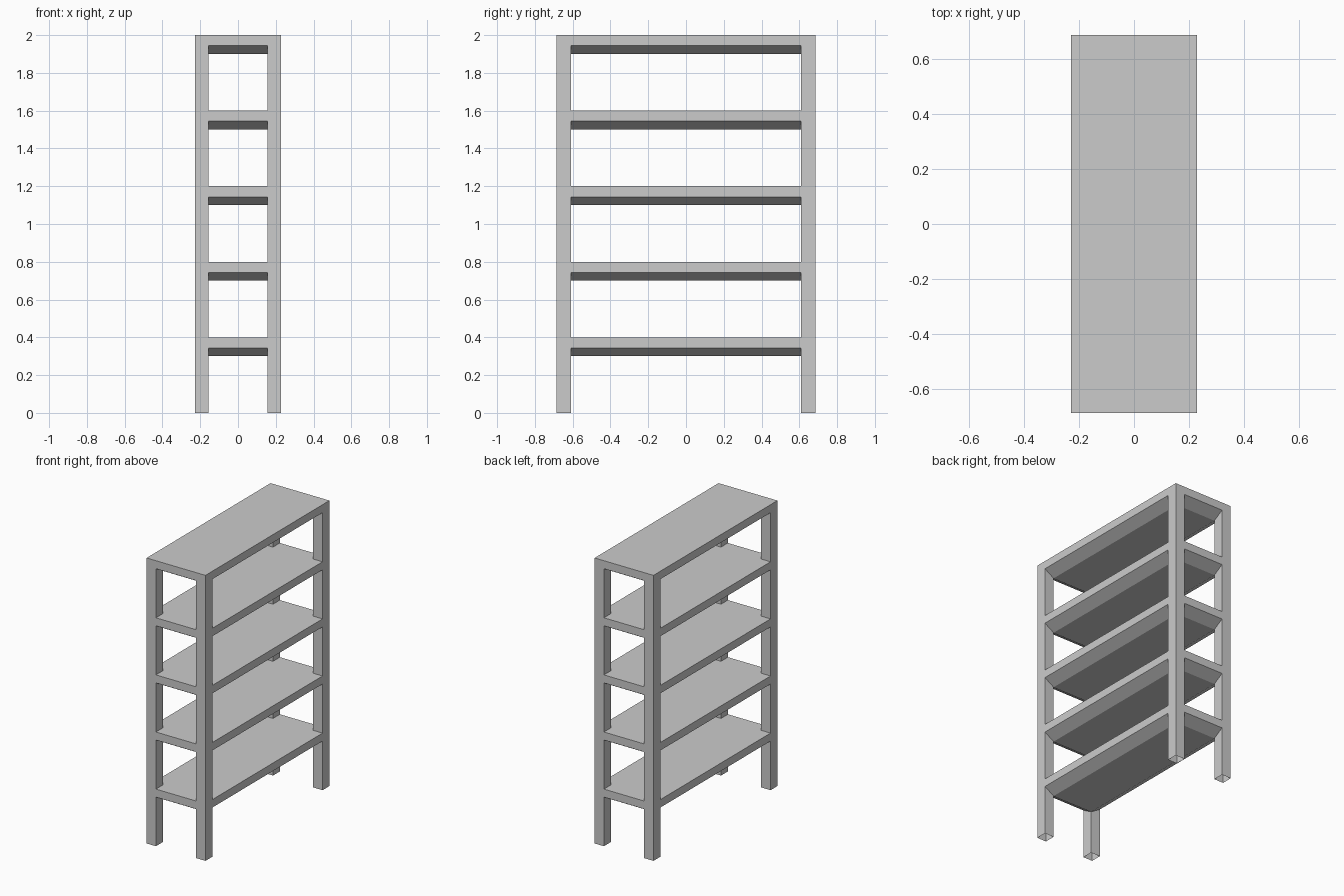
import bpy

if "Cube" in bpy.data.objects:
    bpy.data.objects.remove(bpy.data.objects["Cube"])

OX, OY = 0.228, 0.686     # outer half size
IX, IY = 0.156, 0.610     # inner edge of the legs
RIM, DEPTH = 0.056, 0.10  # straight rim height, full shelf depth
TOPS = [0.4, 0.8, 1.2, 1.6, 2.0]


def make_object(name, quads):
    verts = [v for q in quads for v in q]
    faces = [tuple(range(i, i + 4)) for i in range(0, len(verts), 4)]
    mesh = bpy.data.meshes.new(name)
    mesh.from_pydata(verts, [], faces)
    obj = bpy.data.objects.new(name, mesh)
    bpy.context.collection.objects.link(obj)
    weld = obj.modifiers.new("Weld", 'WELD')
    weld.merge_threshold = 0.0005
    return obj


# Corner legs: hollow at the foot, inner walls only between the shelves
quads = [
    [(OX, IY, 0), (OX, OY, 0), (OX, OY, 2), (OX, IY, 2)],
    [(OX, OY, 0), (IX, OY, 0), (IX, OY, 2), (OX, OY, 2)],
    [(IX, IY, 2), (OX, IY, 2), (OX, OY, 2), (IX, OY, 2)],
]
bottom = 0.0
for top in TOPS:
    inner, outer = top - DEPTH, top - RIM
    quads.append([(IX, IY, bottom), (OX, IY, bottom), (OX, IY, outer), (IX, IY, inner)])
    quads.append([(IX, OY, bottom), (IX, IY, bottom), (IX, IY, inner), (IX, OY, outer)])
    bottom = top
legs = make_object("corner_legs", quads)
mirror = legs.modifiers.new("Mirror", 'MIRROR')
mirror.use_axis = (True, True, False)

# Shelves: cross-shaped top, straight rims and a tapered underside
for n, z in enumerate(TOPS, 1):
    r, b = z - RIM, z - DEPTH
    quads = [
        [(-IX, -IY, z), (IX, -IY, z), (IX, IY, z), (-IX, IY, z)],
        [(-IX, IY, b), (IX, IY, b), (IX, -IY, b), (-IX, -IY, b)],
    ]
    for s in (1, -1):
        ix, iy, ox, oy = s * IX, s * IY, s * OX, s * OY
        # section points from inner top, over the rim, to inner bottom
        side_x = [(ix, z), (ox, z), (ox, r), (ix, b)]
        side_y = [(iy, z), (oy, z), (oy, r), (iy, b)]
        for (p, pz), (q, qz) in zip(side_x, side_x[1:]):
            quads.append([(p, -iy, pz), (q, -iy, qz), (q, iy, qz), (p, iy, pz)])
        for (p, pz), (q, qz) in zip(side_y, side_y[1:]):
            quads.append([(ix, p, pz), (ix, q, qz), (-ix, q, qz), (-ix, p, pz)])
    make_object(f"shelf_{n}", quads)
